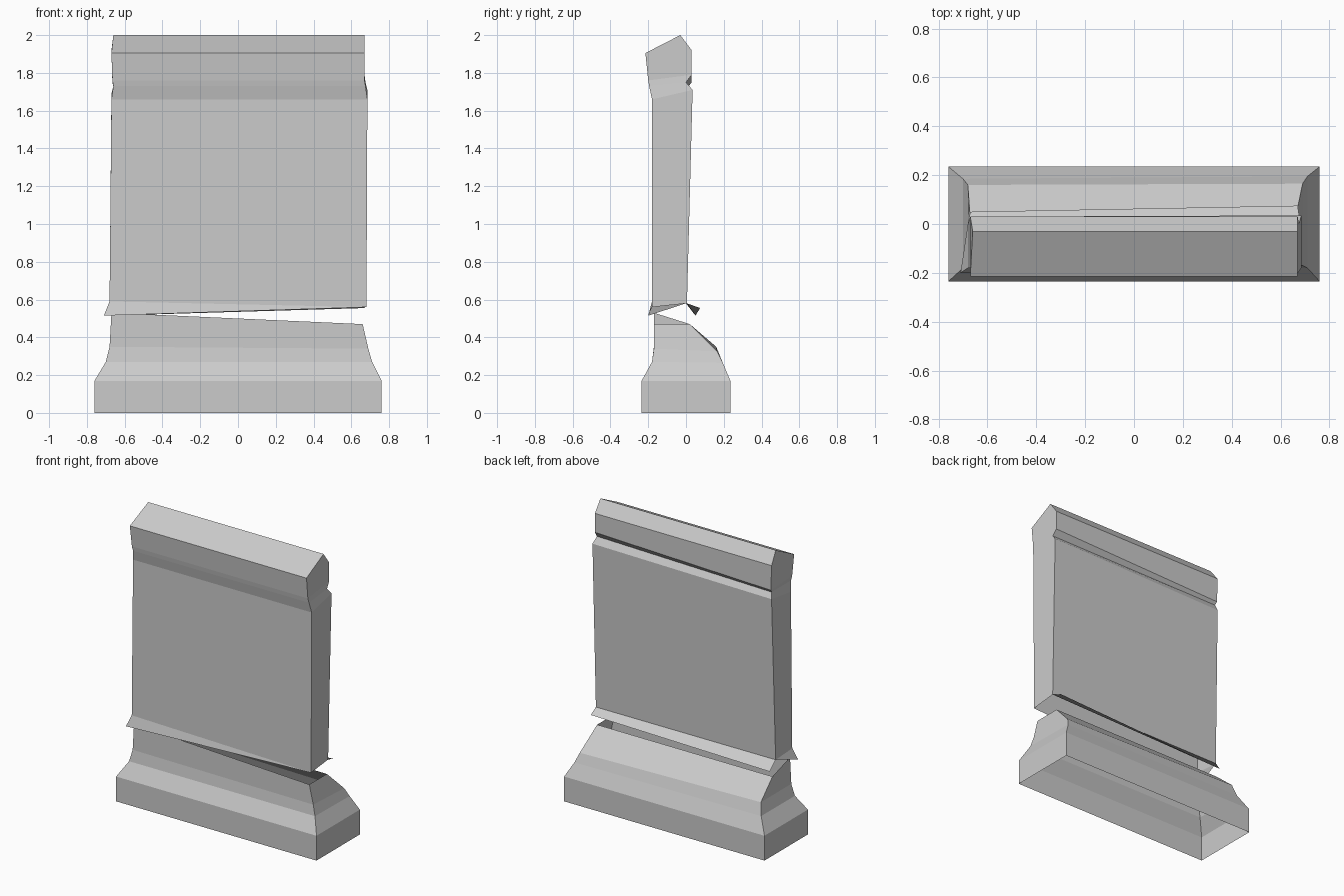
import bpy, bmesh


def loft(name, left, right):
    """Skin between two end profiles; each row is (x, y_front, z_front, y_back, z_back)."""
    bm = bmesh.new()
    rings = []
    for l, r in zip(left, right):
        corners = [(l[0], l[1], l[2]), (r[0], r[1], r[2]),
                   (r[0], r[3], r[4]), (l[0], l[3], l[4])]
        rings.append([bm.verts.new(c) for c in corners])
    for a, b in zip(rings, rings[1:]):
        for i in range(4):
            j = (i + 1) % 4
            bm.faces.new((a[i], a[j], b[j], b[i]))
    return bm, rings


def finish(bm, name):
    bmesh.ops.remove_doubles(bm, verts=bm.verts, dist=0.0005)
    mesh = bpy.data.meshes.new(name)
    bm.to_mesh(mesh)
    bm.free()
    bpy.context.collection.objects.link(bpy.data.objects.new(name, mesh))


# Plinth with sloped shoulders and a broken, hollow top
foot = [(0.76, -0.235, 0, 0.235, 0), (0.76, -0.235, 0.17, 0.235, 0.17)]
bm, _ = loft("plinth",
             [(-x, *rest) for x, *rest in foot] + [
                 (-0.70, -0.18, 0.27, 0.185, 0.27),
                 (-0.68, -0.17, 0.35, 0.16, 0.35),
                 (-0.67, -0.17, 0.53, 0.02, 0.47)],
             foot + [
                 (0.71, -0.18, 0.27, 0.195, 0.265),
                 (0.69, -0.17, 0.34, 0.165, 0.325),
                 (0.66, -0.17, 0.47, 0.02, 0.47)])
finish(bm, "plinth")

# Upright slab with a back groove and a ridged top
bm, rings = loft("slab",
                 [(-0.68, -0.18, 0.59, 0.0, 0.58),
                  (-0.67, -0.18, 1.66, 0.03, 1.69),
                  (-0.66, -0.195, 1.73, 0.015, 1.73),
                  (-0.665, -0.20, 1.76, 0.03, 1.75),
                  (-0.67, -0.215, 1.905, 0.03, 1.92),
                  (-0.66, -0.03, 2.0, -0.03, 2.0)],
                 [(0.68, -0.18, 0.56, 0.005, 0.58),
                  (0.685, -0.18, 1.66, 0.035, 1.71),
                  (0.675, -0.195, 1.73, 0.0, 1.75),
                  (0.67, -0.20, 1.76, 0.03, 1.79),
                  (0.67, -0.215, 1.905, 0.03, 1.92),
                  (0.67, -0.03, 2.0, -0.03, 2.0)])

# Splayed broken lip along the slab's lower edge
fl, fr, br, bl = rings[0]
tip = bm.verts.new((-0.71, -0.20, 0.515))
back_l = bm.verts.new((-0.67, 0.05, 0.515))
back_r = bm.verts.new((0.67, 0.075, 0.555))
bm.faces.new((tip, fr, fl))
bm.faces.new((tip, fl, bl))
bm.faces.new((br, back_r, back_l, bl))
finish(bm, "slab")
